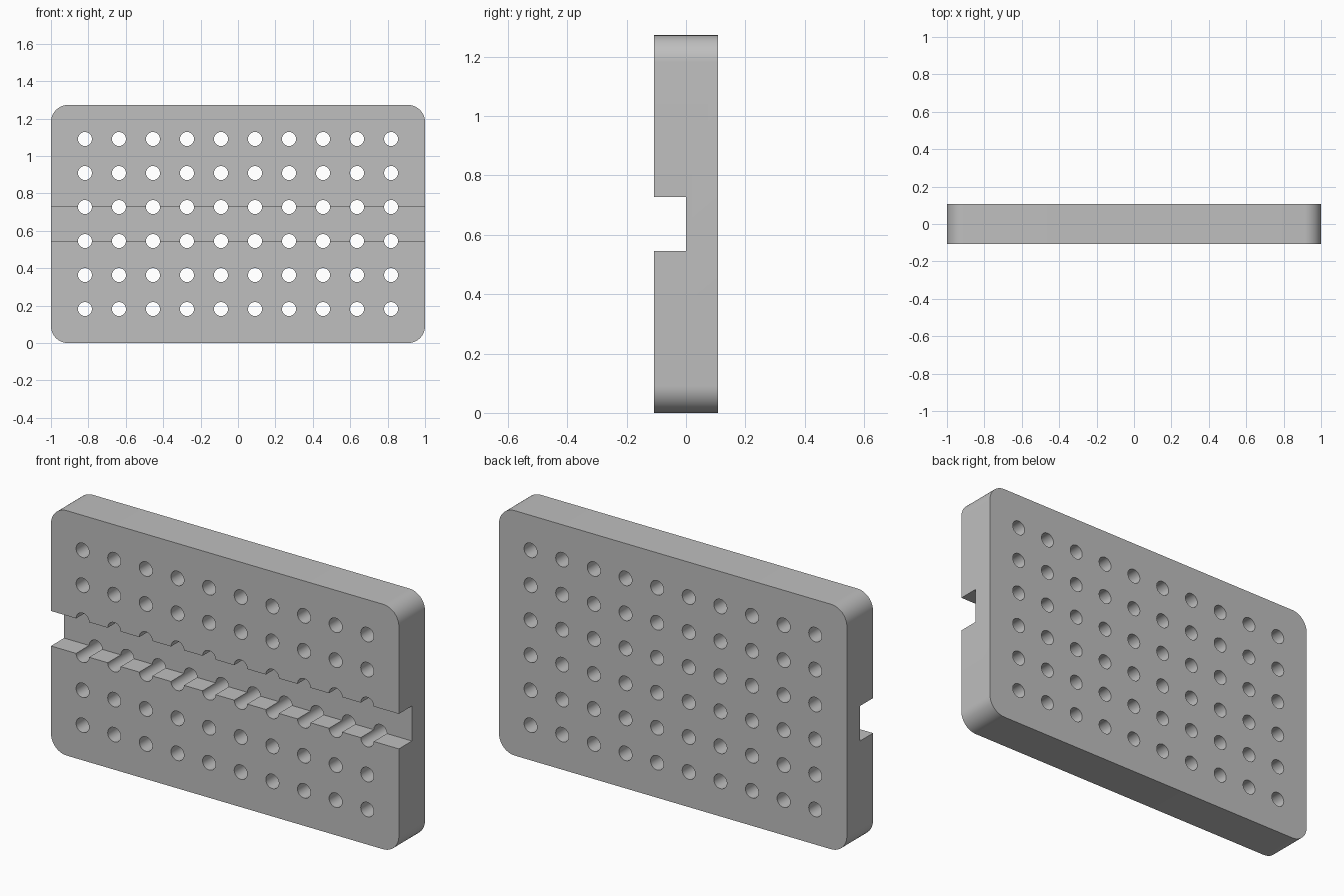
import bpy
import bmesh
from math import radians, sin, cos
from mathutils import Matrix

default = bpy.data.objects.get("Cube")
if default:
    bpy.data.objects.remove(default, do_unlink=True)

COLUMNS, ROWS = 10, 6
PITCH = 2 / (COLUMNS + 1)
WIDTH, HEIGHT, DEPTH = 2.0, PITCH * (ROWS + 1), 0.215
CORNER, HOLE = 0.091, 0.0375

grey = bpy.data.materials.new("plain grey")
grey.use_nodes = True
colour = (0.52, 0.52, 0.52, 1)
grey.diffuse_color = colour
grey.node_tree.nodes["Principled BSDF"].inputs["Base Color"].default_value = colour


def make_object(name, bm):
    bmesh.ops.recalc_face_normals(bm, faces=bm.faces)
    mesh = bpy.data.meshes.new(name)
    bm.to_mesh(mesh)
    bm.free()
    mesh.materials.append(grey)
    obj = bpy.data.objects.new(name, mesh)
    bpy.context.collection.objects.link(obj)
    return obj


def cut(target, cutter):
    cutter.hide_render = True
    mod = target.modifiers.new(cutter.name, "BOOLEAN")
    mod.operation = "DIFFERENCE"
    mod.solver = "EXACT"
    mod.object = cutter
    bpy.context.view_layer.objects.active = target
    bpy.ops.object.modifier_apply(modifier=mod.name)
    bpy.data.objects.remove(cutter, do_unlink=True)


# Plate: rounded rectangle pushed through its depth
bm = bmesh.new()
verts = []
steps = 12
for i, (sx, sz) in enumerate([(1, 1), (-1, 1), (-1, -1), (1, -1)]):
    cx = sx * (WIDTH / 2 - CORNER)
    cz = HEIGHT / 2 + sz * (HEIGHT / 2 - CORNER)
    for s in range(steps + 1):
        a = radians(90 * (i + s / steps))
        verts.append(bm.verts.new((cx + CORNER * cos(a), -DEPTH / 2, cz + CORNER * sin(a))))
face = bm.faces.new(verts)
extruded = bmesh.ops.extrude_face_region(bm, geom=[face])["geom"]
bmesh.ops.translate(bm, vec=(0, DEPTH, 0),
                    verts=[g for g in extruded if isinstance(g, bmesh.types.BMVert)])
plate = make_object("pegboard_plate", bm)

# Slot across the front, half the depth, between the two middle rows
bm = bmesh.new()
size = Matrix.Diagonal((WIDTH * 1.2, DEPTH, PITCH, 1))
bmesh.ops.create_cube(bm, size=1,
                      matrix=Matrix.Translation((0, -DEPTH / 2, HEIGHT / 2)) @ size)
cut(plate, make_object("slot_cutter", bm))

# Grid of round through holes
bm = bmesh.new()
turn = Matrix.Rotation(radians(90), 4, "X")
for col in range(COLUMNS):
    for row in range(ROWS):
        place = Matrix.Translation(((col + 1) * PITCH - WIDTH / 2, 0, (row + 1) * PITCH))
        bmesh.ops.create_cone(bm, cap_ends=True, segments=32, radius1=HOLE, radius2=HOLE,
                              depth=DEPTH * 2, matrix=place @ turn)
cut(plate, make_object("hole_cutter", bm))

# Smooth the corners and hole walls, keeping the edges crisp
bpy.ops.object.select_all(action="DESELECT")
plate.select_set(True)
bpy.context.view_layer.objects.active = plate
bpy.ops.object.shade_smooth_by_angle(angle=radians(30))
